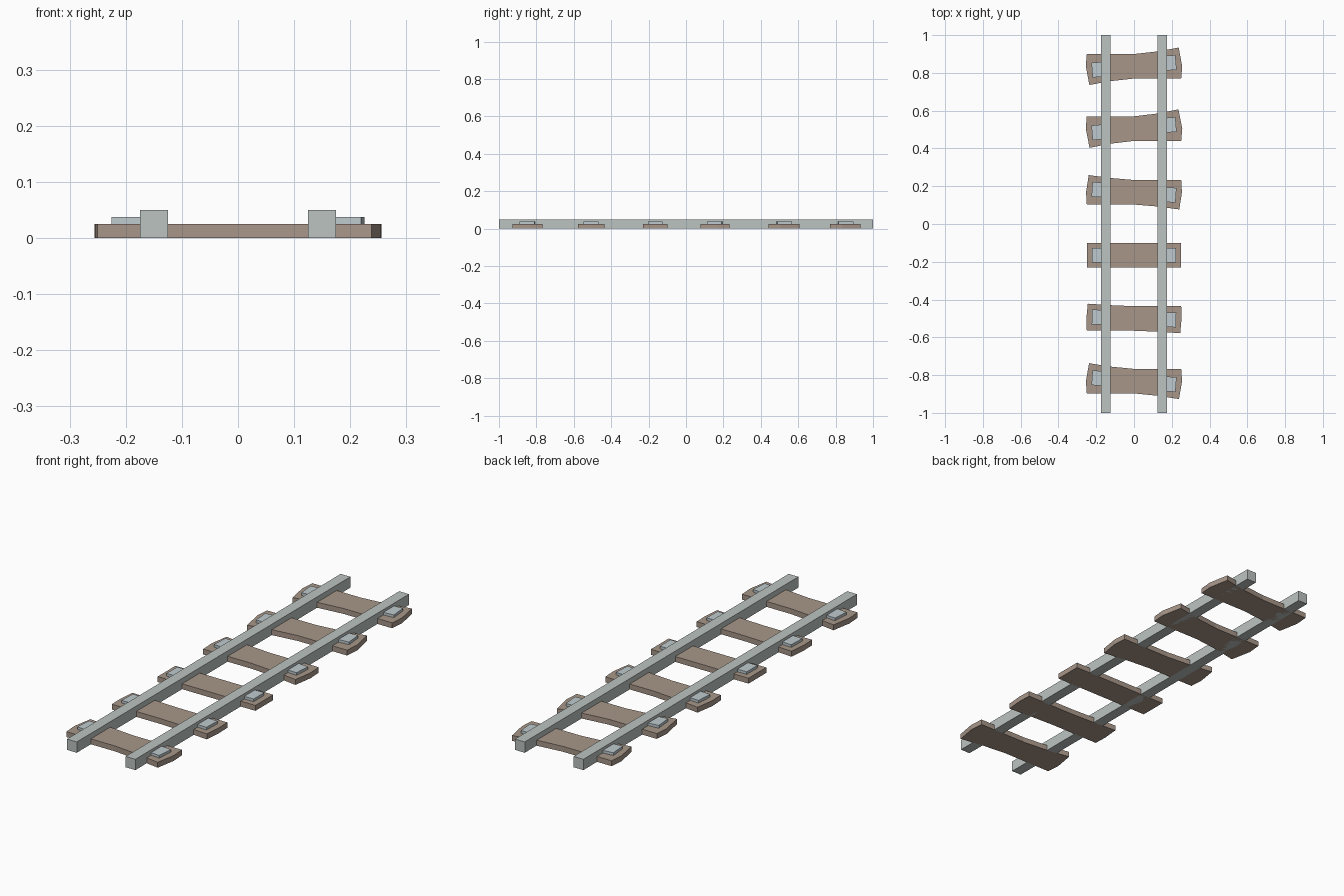
import bpy
import bmesh
from math import atan2
from mathutils import Matrix, Vector

if "Cube" in bpy.data.objects:
    bpy.data.objects.remove(bpy.data.objects["Cube"])


def material(name, color):
    mat = bpy.data.materials.new(name)
    mat.use_nodes = True
    rgba = (*color, 1)
    mat.diffuse_color = rgba
    mat.node_tree.nodes["Principled BSDF"].inputs["Base Color"].default_value = rgba
    return mat


WOOD = material("weathered wood", (0.39, 0.305, 0.25))
STEEL = material("rail steel", (0.50, 0.55, 0.53))
PLATE = material("plate steel", (0.52, 0.59, 0.62))


def finish(name, bm, mat):
    bmesh.ops.recalc_face_normals(bm, faces=bm.faces)
    mesh = bpy.data.meshes.new(name)
    bm.to_mesh(mesh)
    bm.free()
    mesh.materials.append(mat)
    obj = bpy.data.objects.new(name, mesh)
    bpy.context.collection.objects.link(obj)
    return obj


def box(name, center, size, mat, turn=0):
    bm = bmesh.new()
    bmesh.ops.create_cube(bm, size=1, matrix=Matrix.Diagonal((*size, 1)))
    obj = finish(name, bm, mat)
    obj.location = center
    obj.rotation_euler.z = turn
    return obj


HALF = 0.065      # half width of a sleeper
THICK = 0.025     # sleeper thickness


def sleeper(name, y, flare):
    # Right half outline; one edge stays straight, the other flares at the end
    up = 1 if flare >= 0 else -1
    f = abs(flare)
    tuck = 0.4 * f
    half = [(0, -HALF), (0.25, -HALF), (0.25 + 0.15 * f, 0),
            (0.25 - tuck, HALF + f), (0.13, HALF + 0.42 * f)]
    outline = half + [(-px, -py) for px, py in half]
    bm = bmesh.new()
    base = bm.faces.new([bm.verts.new((px, py * up, 0)) for px, py in outline])
    top = bmesh.ops.extrude_face_region(bm, geom=[base])["geom"]
    bmesh.ops.translate(bm, vec=Vector((0, 0, THICK)),
                        verts=[v for v in top if isinstance(v, bmesh.types.BMVert)])
    finish(name, bm, WOOD).location.y = y

    # Steel plates on both ends, turned with the flared ends
    turn = up * atan2(tuck, 2 * HALF + f)
    for side, label in ((1, "left"), (-1, "right")):
        box(f"{name}_{label}_plate",
            (side * 0.18, y + side * flare / 2, THICK + 0.006),
            (0.085, 0.078, 0.0125), PLATE, turn)


# Sleepers: centre along the track and how far the ends flare
for i, (y, flare) in enumerate([(0.835, 0.034), (0.505, 0.037), (0.168, -0.026),
                                (-0.165, 0.0), (-0.5, -0.013), (-0.832, -0.03)]):
    sleeper(f"sleeper_{i + 1}", y, flare)

# Two square rails
for side, label in ((1, "left"), (-1, "right")):
    box(f"{label}_rail", (side * 0.15, 0, 0.025), (0.05, 2, 0.05), STEEL)
